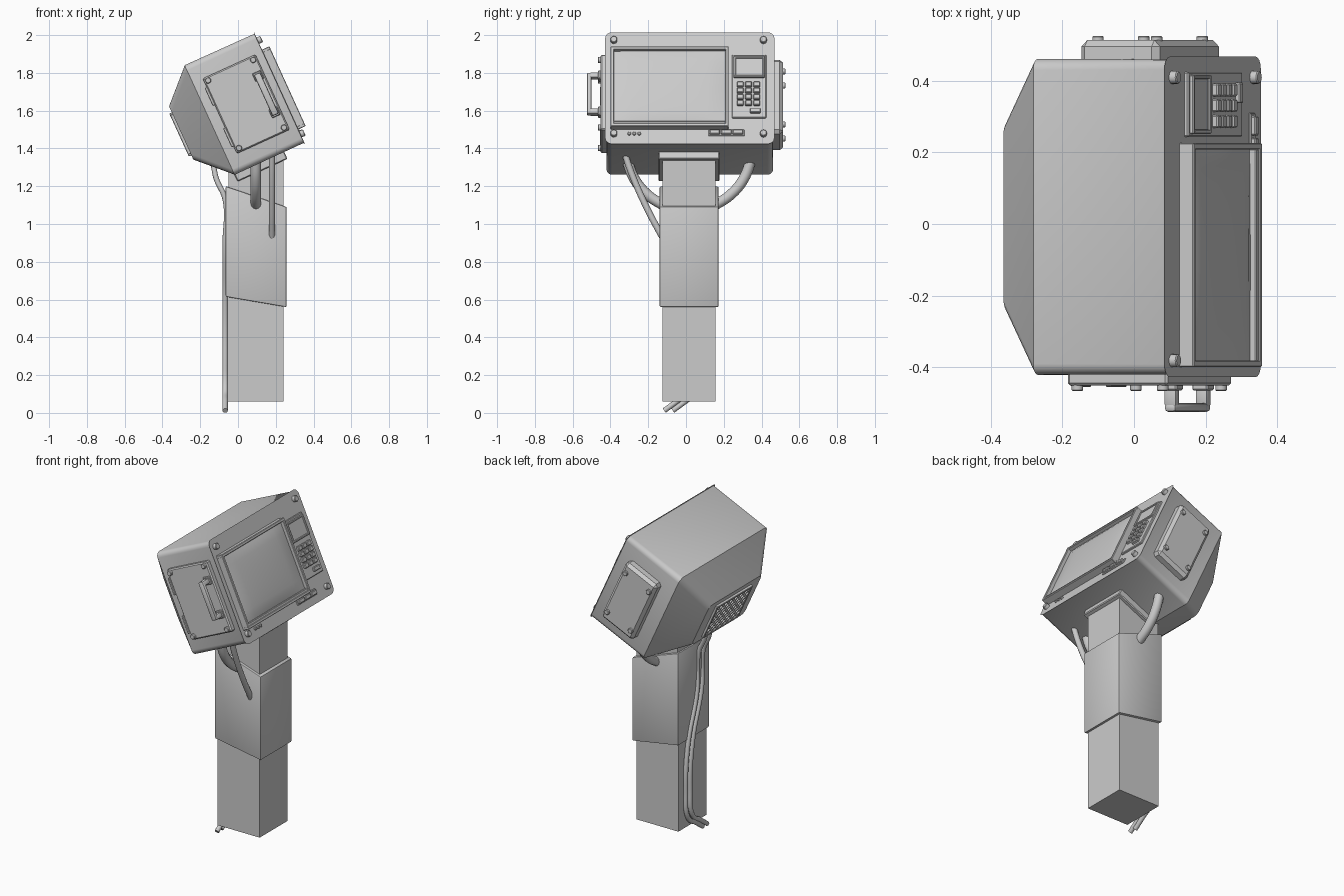
import bpy, bmesh, math
from mathutils import Matrix, Vector

if "Cube" in bpy.data.objects:
    bpy.data.objects.remove(bpy.data.objects["Cube"])

# Head frame: local x = out of the screen, local z = up along the screen
T = math.radians(24.5)
HEAD = Matrix.Translation((0, 0, 1.63)) @ Matrix.Rotation(-T, 4, 'Y')
WORLD = Matrix.Identity(4)


def finish(name, bm, m=HEAD, smooth=True):
    bmesh.ops.recalc_face_normals(bm, faces=bm.faces)
    me = bpy.data.meshes.new(name)
    bm.to_mesh(me)
    bm.free()
    o = bpy.data.objects.new(name, me)
    bpy.context.collection.objects.link(o)
    o.matrix_world = m
    if smooth:
        bpy.ops.object.select_all(action='DESELECT')
        o.select_set(True)
        bpy.context.view_layer.objects.active = o
        bpy.ops.object.shade_smooth_by_angle(angle=math.radians(30))
    return o


def add_box(bm, x, y, z, bevel=0, seg=1, m=None):
    c = Vector((sum(x) / 2, sum(y) / 2, sum(z) / 2))
    mat = Matrix.Translation(c) @ (m or WORLD) @ Matrix.Diagonal((x[1] - x[0], y[1] - y[0], z[1] - z[0], 1))
    vs = bmesh.ops.create_cube(bm, size=1, matrix=mat)['verts']
    if bevel:
        es = list({e for v in vs for e in v.link_edges})
        bmesh.ops.bevel(bm, geom=es, offset=bevel, segments=seg, profile=0.5, affect='EDGES')


def box(name, x, y, z, bevel=0, seg=1, m=HEAD):
    bm = bmesh.new()
    add_box(bm, x, y, z, bevel, seg)
    return finish(name, bm, m)


def frame(name, x, y, z, w, bevel=0.003):
    """Rectangular ring around the head's x axis."""
    bm = bmesh.new()
    for zz in ((z[0], z[0] + w), (z[1] - w, z[1])):
        add_box(bm, x, y, zz, bevel)
    for yy in ((y[0], y[0] + w), (y[1] - w, y[1])):
        add_box(bm, x, yy, (z[0] + w * .7, z[1] - w * .7), bevel)
    return finish(name, bm)


def bolts(name, points, axis, r=0.016, h=0.024):
    bm = bmesh.new()
    for p in points:
        rot = Matrix.Rotation(math.pi / 2, 4, axis)
        bmesh.ops.create_cone(bm, cap_ends=True, segments=16, radius1=r, radius2=r, depth=h,
                              matrix=Matrix.Translation(p) @ rot)
    caps = [e for e in bm.edges if any(len(f.verts) > 4 for f in e.link_faces)]
    bmesh.ops.bevel(bm, geom=caps, offset=.003, segments=1, affect='EDGES')
    return finish(name, bm)


def tube(name, pts, r, m=WORLD, res=4):
    cu = bpy.data.curves.new(name, 'CURVE')
    cu.dimensions = '3D'
    cu.bevel_depth, cu.bevel_resolution, cu.resolution_u, cu.use_fill_caps = r, res, 8, True
    s = cu.splines.new('BEZIER')
    s.bezier_points.add(len(pts) - 1)
    for b, p in zip(s.bezier_points, pts):
        b.co = p
        b.handle_left_type = b.handle_right_type = 'AUTO'
    o = bpy.data.objects.new(name, cu)
    bpy.context.collection.objects.link(o)
    o.matrix_world = m
    bpy.ops.object.select_all(action='DESELECT')
    o.select_set(True)
    bpy.context.view_layer.objects.active = o
    bpy.ops.object.convert(target='MESH')
    bpy.ops.object.shade_smooth_by_angle(angle=math.radians(40))


def prism(name, profile, y0, y1, bevel=0):
    """Extrude an x-z outline along y."""
    bm = bmesh.new()
    f = bm.faces.new([bm.verts.new((x, y0, z)) for x, z in profile])
    g = bmesh.ops.extrude_face_region(bm, geom=[f])['geom']
    bmesh.ops.translate(bm, verts=[v for v in g if isinstance(v, bmesh.types.BMVert)], vec=(0, y1 - y0, 0))
    if bevel:
        bmesh.ops.bevel(bm, geom=bm.edges[:], offset=bevel, segments=2, profile=.5, affect='EDGES')
    return finish(name, bm, WORLD)


# Post: base column, sleeve, neck and tilted collar
prism('post_base', [(-.055, .06), (.24, .06), (.24, .8), (-.055, .8)], -.125, .155)
prism('post_sleeve', [(-.065, .615), (.257, .56), (.257, 1.09), (-.065, 1.2)], -.14, .172, .006)
prism('post_neck', [(-.05, 1.0), (.24, 1.0), (.24, 1.4), (-.05, 1.28)], -.125, .155)
box('neck_collar', (-.17, .12), (-.145, .178), (-.368, -.315), .005)

# Housing: box with a tapered back
bm = bmesh.new()
rings = []
for x, hy, hz in ((.237, .44, .317), (-.172, .44, .317), (-.335, .265, .155)):
    rings.append([bm.verts.new((x, .02 + a * hy, -.01 + b * hz))
                  for a, b in ((-1, -1), (1, -1), (1, 1), (-1, 1))])
bm.faces.new(rings[0])
bm.faces.new(rings[2])
longs = []
for a, b in zip(rings, rings[1:]):
    for i in range(4):
        j = (i + 1) % 4
        bm.faces.new((a[i], a[j], b[j], b[i]))
        longs.append(bm.edges.get((a[i], b[i])))
bmesh.ops.bevel(bm, geom=longs, offset=.028, segments=4, profile=.5, affect='EDGES')
rim = [e for e in bm.edges if all(v.co.x > .2369 for v in e.verts)]
bmesh.ops.bevel(bm, geom=rim, offset=.008, segments=2, profile=.5, affect='EDGES')
finish('head_housing', bm)

# Main screen: frame and gently domed glass
frame('screen_frame', (.225, .28), (-.4, .226), (-.25, .214), .018)
box('screen_ledge', (.23, .276), (-.385, .21), (-.236, -.218), .003)
bm = bmesh.new()
bmesh.ops.create_grid(bm, x_segments=12, y_segments=12, size=1)
for v in bm.verts:
    a, b = v.co.x, v.co.y
    v.co = (.256 + .02 * (1 - a * a) ** .5 * (1 - b * b) ** .5 if max(abs(a), abs(b)) < 1 else .256,
            -.087 + a * .3, -.01 + b * .214)
finish('screen_glass', bm)

# Keypad panel with small display and keys
box('keypad_panel', (.23, .249), (.243, .425), (-.186, .18), .004)
frame('small_display_frame', (.24, .26), (.252, .417), (.045, .168), .012)
box('small_display_glass', (.24, .253), (.26, .409), (.053, .16))
bm = bmesh.new()
for c in range(3):
    for r in range(4):
        y, z = .287 + c * .044, .003 - r * .036
        add_box(bm, (.24, .265), (y - .018, y + .018), (z - .014, z + .014), .004)
add_box(bm, (.24, .263), (.338, .395), (-.162, -.138), .003)
finish('keypad_keys', bm)

# Lower controls: button strip and lamps, then face bolts
box('button_strip', (.23, .243), (.118, .31), (-.289, -.252), .003)
bm = bmesh.new()
for i in range(3):
    add_box(bm, (.235, .256), (.125 + i * .061, .18 + i * .061), (-.283, -.258), .004)
finish('strip_buttons', bm)
bolts('indicator_lamps', [(.238, -.3 + i * .026, -.276) for i in range(3)], 'Y', .009, .016)
bolts('face_bolts', [(.243, y, z) for y in (-.382, .41) for z in (-.278, .266)], 'Y', .018, .032)

# Side hatch with hinges, bolts and a grab handle
box('hatch_plate', (-.112, .195), (-.452, -.41), (-.232, .205), .007)
bm = bmesh.new()
for z in ((.05, .155), (-.19, -.08)):
    add_box(bm, (-.124, -.108), (-.456, -.415), z, .003)
finish('hatch_hinges', bm)
bolts('hatch_bolts', [(x, -.455, z) for x in (-.09, .172) for z in (-.21, .184)], 'X')
hx, hz, hl = .16, -.01, .105
bm = bmesh.new()
for s in (-1, 1):
    add_box(bm, (hx - .024, hx + .024), (-.465, -.445), (hz + s * hl - .024, hz + s * hl + .024), .004)
    add_box(bm, (hx - .018, hx + .018), (-.51, -.45), (hz + s * hl - .015, hz + s * hl + .015), .006, 2)
add_box(bm, (hx - .018, hx + .018), (-.525, -.5), (hz - hl - .015, hz + hl + .015), .009, 2)
finish('grab_handle', bm)

# Opposite side cover
box('side_cover', (-.08, .162), (.44, .514), (-.235, .197), .018)
bolts('side_cover_bolts', [(x, .514, z) for x in (-.049, .131) for z in (-.173, .135)], 'X')

# Rear vent: frame and crossed slats
vy, vz = (-.155, .2), (-.14, .11)
frame('vent_frame', (-.35, -.33), vy, vz, .014)
bm = bmesh.new()
for s in (-1, 1):
    c = -.3
    cy, cz = sum(vy) / 2, sum(vz) / 2
    hy, hz2 = .172, .119
    while c < .3:
        # line y = s*z + c clipped to the vent opening
        ends = sorted(((-hy - c) * s, (hy - c) * s))
        z0, z1 = max(-hz2, ends[0]), min(hz2, ends[1])
        if z1 - z0 > .01:
            zm, L = (z0 + z1) / 2, (z1 - z0) * math.sqrt(2) / 2
            y, z = cy + s * zm + c, cz + zm
            add_box(bm, (-.347, -.33), (y - .006, y + .006), (z - L, z + L),
                    m=Matrix.Rotation(-s * math.pi / 4, 4, 'X'))
        c += .05
finish('vent_slats', bm)

# Hoses between head and sleeve
for s, n in ((-1, 'left'), (1, 'right')):
    tube('thick_hose_' + n, [(.095, .016 + s * d, z) for d, z in
         ((.335, 1.36), (.29, 1.24), (.22, 1.155), (.12, 1.09))], .028)
tube('thin_hose', [(.18, -.33, 1.39), (.18, -.285, 1.26), (.18, -.2, 1.07), (.18, -.125, .93)], .017)

# Cables down the back of the post
for i in range(2):
    d = i * .045
    tube('rear_cable_%d' % (i + 1), [
        (-.13, -.06 + d, 1.31), (-.115, -.07 + d, 1.24), (-.068, -.075 + d, 1.13), (-.068, -.06 + d, .9),
        (-.068, .03 + d, .6), (-.068, .055 + d, .3), (-.068, .03 + d, .12),
        (-.068, -.05 + d, .06), (-.068, -.115 + d, .012)], .014)
